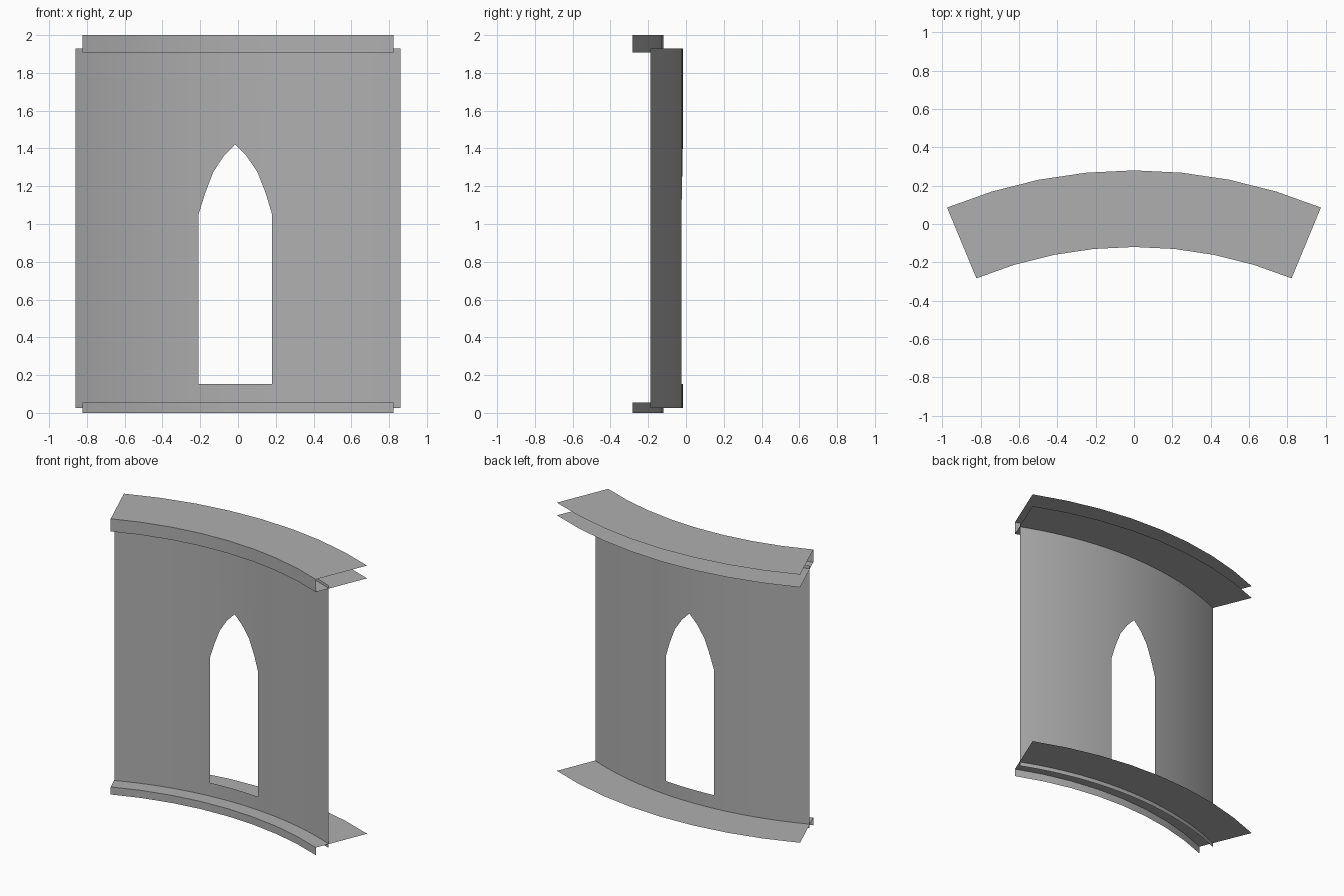
import bpy, bmesh, math

if "Cube" in bpy.data.objects:
    bpy.data.objects.remove(bpy.data.objects["Cube"])

CY_MOULD, CY_WALL = -2.27, -2.264   # y of the arc centres
HALF = math.radians(22.5)
R_IN, R_OUT, R_WALL = 2.15, 2.55, 2.247

# Dark grey stone
stone = bpy.data.materials.new("stone_grey")
stone.diffuse_color = (0.43, 0.43, 0.43, 1.0)
stone.use_nodes = True
stone.node_tree.nodes["Principled BSDF"].inputs["Base Color"].default_value = stone.diffuse_color


def finish(bm, name):
    bmesh.ops.remove_doubles(bm, verts=bm.verts[:], dist=1e-5)
    me = bpy.data.meshes.new(name)
    bm.to_mesh(me)
    bm.free()
    me.materials.append(stone)
    ob = bpy.data.objects.new(name, me)
    bpy.context.collection.objects.link(ob)
    bpy.ops.object.select_all(action='DESELECT')
    ob.select_set(True)
    bpy.context.view_layer.objects.active = ob
    bpy.ops.object.shade_smooth_by_angle(angle=math.radians(30))
    return ob


def swept_profile(name, profile, segments=8):
    """Sweep an open (radius, z) profile along the arc."""
    bm = bmesh.new()
    rings = []
    for i in range(segments + 1):
        a = -HALF + 2 * HALF * i / segments
        rings.append([bm.verts.new((r * math.sin(a), CY_MOULD + r * math.cos(a), z))
                      for r, z in profile])
    for a, b in zip(rings, rings[1:]):
        for j in range(len(profile) - 1):
            bm.faces.new((a[j], b[j], b[j + 1], a[j + 1]))
    return finish(bm, name)


# Top moulding: upper sheet, front lip, lower sheet, open at back and ends
swept_profile("top_moulding", [(R_OUT, 1.908), (R_IN, 1.908), (R_IN, 2.0), (R_OUT, 2.0)])
# Bottom moulding: front lip and floor sheet
swept_profile("bottom_moulding", [(R_IN, 0.0), (R_IN, 0.055), (R_OUT, 0.055)])

# Curved wall sheet with pointed-arch window
Z0, SILL, SPRING, Z1 = 0.025, 0.152, 1.055, 1.93
arch = [(-0.208, SPRING), (-0.173, 1.165), (-0.131, 1.275), (-0.075, 1.36),
        (-0.015, 1.422), (0.045, 1.36), (0.103, 1.275), (0.146, 1.165), (0.179, SPRING)]
W = R_WALL * math.sin(HALF)
bm = bmesh.new()


def panel(x0, x1, low, high):
    """One wall quad between x0 and x1; low/high are z pairs at each side."""
    pts = [(x0, low[0]), (x1, low[1]), (x1, high[1]), (x0, high[0])]
    bm.faces.new([bm.verts.new((x, CY_WALL + math.sqrt(R_WALL ** 2 - x * x), z))
                  for x, z in pts])


# Solid wall either side of the window
N = 11
for xa, xb in ((-W, arch[0][0]), (arch[-1][0], W)):
    xs = [xa + (xb - xa) * i / N for i in range(N + 1)]
    for x0, x1 in zip(xs, xs[1:]):
        for za, zb in ((Z0, SILL), (SILL, SPRING), (SPRING, Z1)):
            panel(x0, x1, (za, za), (zb, zb))
# Wall below the sill and above the arch
for (x0, za), (x1, zb) in zip(arch, arch[1:]):
    panel(x0, x1, (Z0, Z0), (SILL, SILL))
    panel(x0, x1, (za, zb), (Z1, Z1))
finish(bm, "curved_wall")
